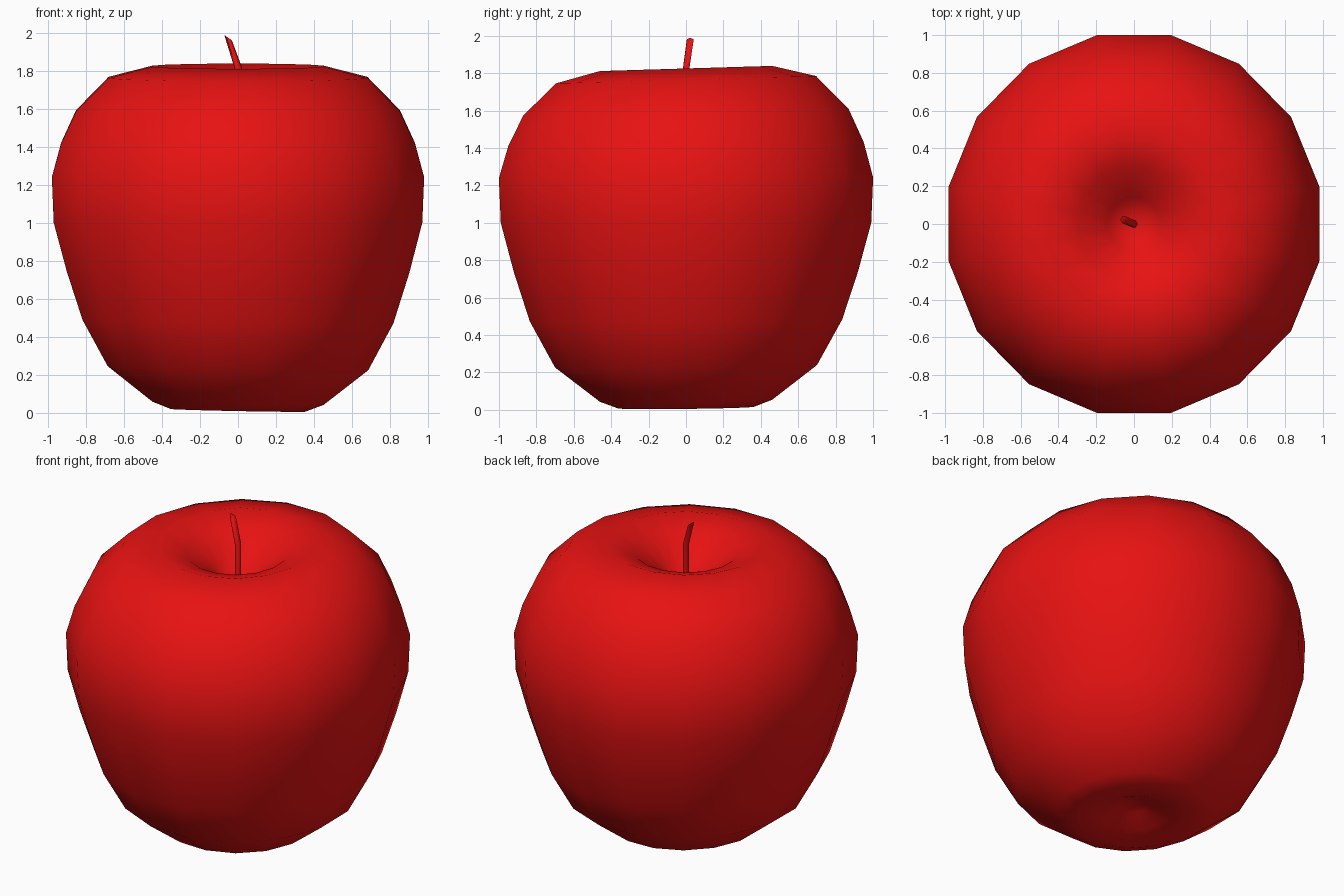
import bpy, bmesh
from math import cos, sin, pi
from mathutils import Vector

cube = bpy.data.objects.get("Cube")
if cube:
    bpy.data.objects.remove(cube, do_unlink=True)

# One red for skin and stem
red = bpy.data.materials.new("apple_red")
red.use_nodes = True
colour = (0.8, 0.006, 0.006, 1)
red.diffuse_color = colour
red.node_tree.nodes["Principled BSDF"].inputs["Base Color"].default_value = colour


def lofted(name, rings, caps=True):
    """Skin a stack of vertex rings; a ring of one point closes to a pole."""
    bm = bmesh.new()
    loops = [[bm.verts.new(p) for p in ring] for ring in rings]
    for low, high in zip(loops, loops[1:]):
        n = max(len(low), len(high))
        for i in range(n):
            j = (i + 1) % n
            if len(low) == 1:
                bm.faces.new((low[0], high[j], high[i]))
            elif len(high) == 1:
                bm.faces.new((low[i], low[j], high[0]))
            else:
                bm.faces.new((low[i], low[j], high[j], high[i]))
    if caps:
        bm.faces.new(loops[0][::-1])
        bm.faces.new(loops[-1])
    bmesh.ops.recalc_face_normals(bm, faces=bm.faces)
    mesh = bpy.data.meshes.new(name)
    bm.to_mesh(mesh)
    bm.free()
    obj = bpy.data.objects.new(name, mesh)
    bpy.context.collection.objects.link(obj)
    mesh.materials.append(red)
    return obj


# Fruit profile (radius, height), from bottom dimple up to stem dimple
profile = [(0, .11), (.08, .09), (.2, .04), (.36, .012), (.46, .05), (.7, .235),
           (.835, .48), (.92, .74), (.99, 1.0), (1.0, 1.24), (.95, 1.42),
           (.87, 1.59), (.695, 1.765), (.46, 1.825), (.3, 1.77), (.14, 1.65), (0, 1.53)]
SIDES = 16


def fruit_ring(r, z):
    points = []
    for i in range(SIDES if r else 1):
        a = 2 * pi * (i + .5) / SIDES
        x, y = r * cos(a), 1.02 * r * sin(a)
        # Crown leans forward, base leans slightly sideways
        top = max(0, min(1, (z - 1.2) / .6))
        base = max(0, 1 - z)
        points.append((x, y, z + top * .03 * y + base * (.012 * y - .02 * x)))
    return points


fruit = lofted("fruit_body", [fruit_ring(r, z) for r, z in profile], caps=False)
fruit.data.shade_smooth()

# Bent stem rising from the dimple, with a slanted tip
path = [Vector(p) for p in ((0, 0, 1.5), (0, 0, 1.82), (-.052, .022, 1.975))]
stem_rings = []
for k, centre in enumerate(path):
    ring = []
    for i in range(6):
        a = 2 * pi * i / 6
        dx, dy = .02 * cos(a), .02 * sin(a)
        ring.append(centre + Vector((dx, dy, -.7 * dx if k == 2 else 0)))
    stem_rings.append(ring)
stem = lofted("stem", stem_rings)

bpy.ops.object.select_all(action='DESELECT')
stem.select_set(True)
bpy.context.view_layer.objects.active = stem
bpy.ops.object.shade_smooth_by_angle(angle=1.1)
